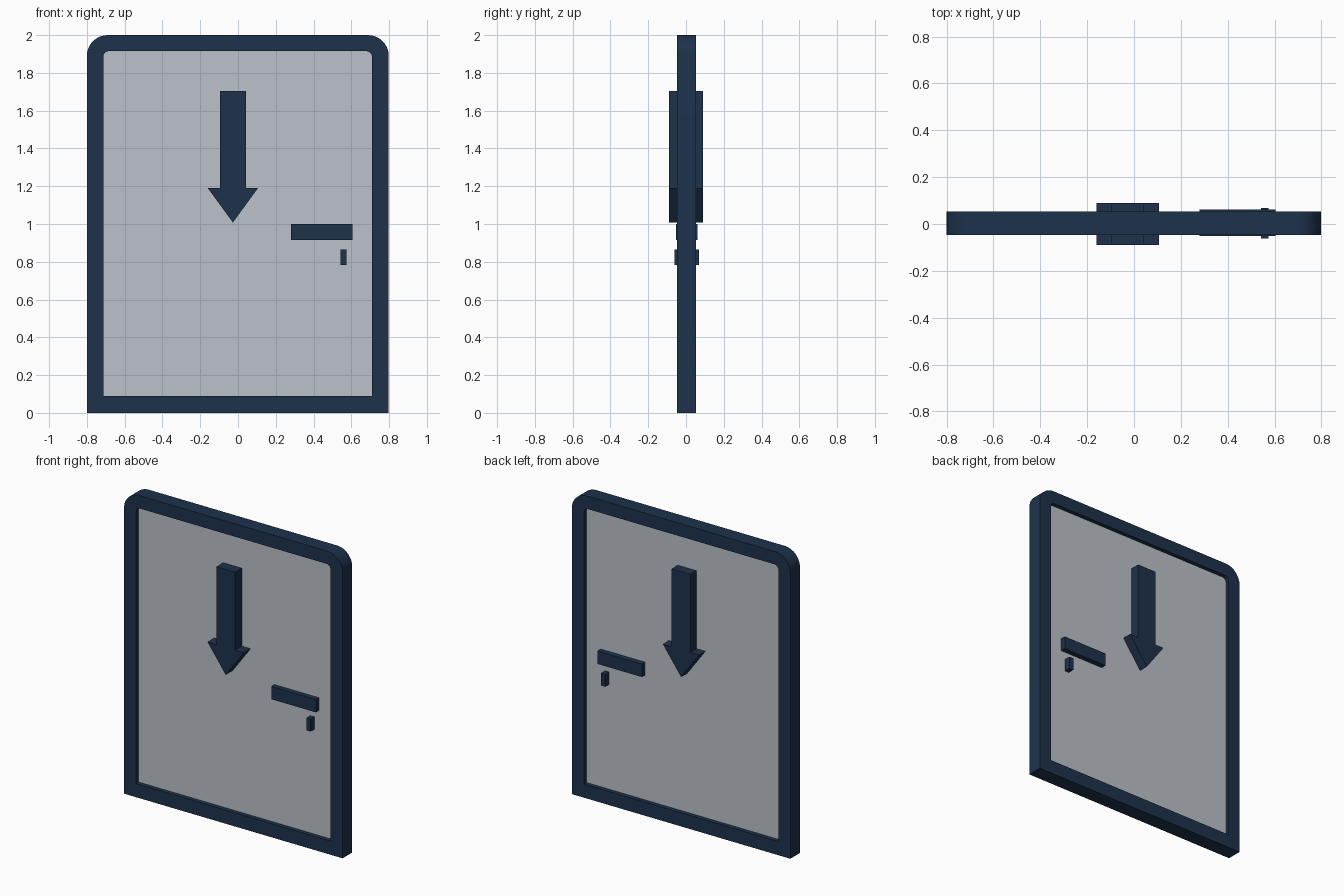
import bpy, bmesh, math

if "Cube" in bpy.data.objects:
    bpy.data.objects.remove(bpy.data.objects["Cube"])

def material(name, rgba):
    m = bpy.data.materials.new(name)
    m.diffuse_color = rgba
    m.use_nodes = True
    m.node_tree.nodes["Principled BSDF"].inputs["Base Color"].default_value = m.diffuse_color
    return m

NAVY = material("navy", (0.0125, 0.032, 0.073, 1.0))
GREY = material("pale grey", (0.50, 0.54, 0.59, 1.0))

def finish(bm, name, mat):
    bmesh.ops.recalc_face_normals(bm, faces=bm.faces)
    me = bpy.data.meshes.new(name)
    bm.to_mesh(me)
    bm.free()
    me.materials.append(mat)
    ob = bpy.data.objects.new(name, me)
    bpy.context.collection.objects.link(ob)
    return ob

def prism(name, pts, y0, y1, mat):
    """Extrude an x-z outline from y0 to y1."""
    bm = bmesh.new()
    a = [bm.verts.new((x, y0, z)) for x, z in pts]
    b = [bm.verts.new((x, y1, z)) for x, z in pts]
    n = len(pts)
    bm.faces.new(a)
    bm.faces.new(b)
    for i in range(n):
        j = (i + 1) % n
        bm.faces.new((a[i], a[j], b[j], b[i]))
    return finish(bm, name, mat)

def box(name, x0, x1, y0, y1, z0, z1, mat):
    return prism(name, [(x0, z0), (x1, z0), (x1, z1), (x0, z1)], y0, y1, mat)

def door_outline(x0, x1, z0, z1, r, steps=10):
    """Rectangle with rounded upper corners."""
    pts = [(x0, z0), (x1, z0)]
    for cx, start in ((x1 - r, 0), (x0 + r, 90)):
        for i in range(steps + 1):
            t = math.radians(start + 90 * i / steps)
            pts.append((cx + r * math.cos(t), z1 - r + r * math.sin(t)))
    return pts

# Frame: ring between two matching outlines
FRONT, BACK = -0.047, 0.053
outer = door_outline(-0.8, 0.798, 0, 2, 0.11)
inner = door_outline(-0.713, 0.709, 0.09, 1.915, 0.03)
bm = bmesh.new()
loops = [[bm.verts.new((x, y, z)) for x, z in pts]
         for pts, y in ((outer, FRONT), (inner, FRONT), (inner, BACK), (outer, BACK))]
for k in range(4):
    p, q = loops[k], loops[(k + 1) % 4]
    for i in range(len(p)):
        j = (i + 1) % len(p)
        bm.faces.new((p[i], p[j], q[j], q[i]))
frame = finish(bm, "door_frame", NAVY)
for ob in bpy.context.selected_objects:
    ob.select_set(False)
frame.select_set(True)
bpy.context.view_layer.objects.active = frame
bpy.ops.object.shade_smooth_by_angle(angle=math.radians(30))

# Pale panel, set back from the frame on both sides
prism("door_panel", inner, -0.020, 0.026, GREY)

# Downward arrow, standing out on both sides
prism("arrow", [(-0.095, 1.705), (-0.095, 1.19), (-0.16, 1.19), (-0.027, 1.008),
                (0.106, 1.19), (0.042, 1.19), (0.042, 1.705)], -0.09, 0.09, NAVY)

# Handle and key slot, through the panel
box("handle", 0.28, 0.605, -0.052, 0.061, 0.915, 1.0, NAVY)
box("key_slot", 0.543, 0.574, -0.061, 0.068, 0.783, 0.865, NAVY)
